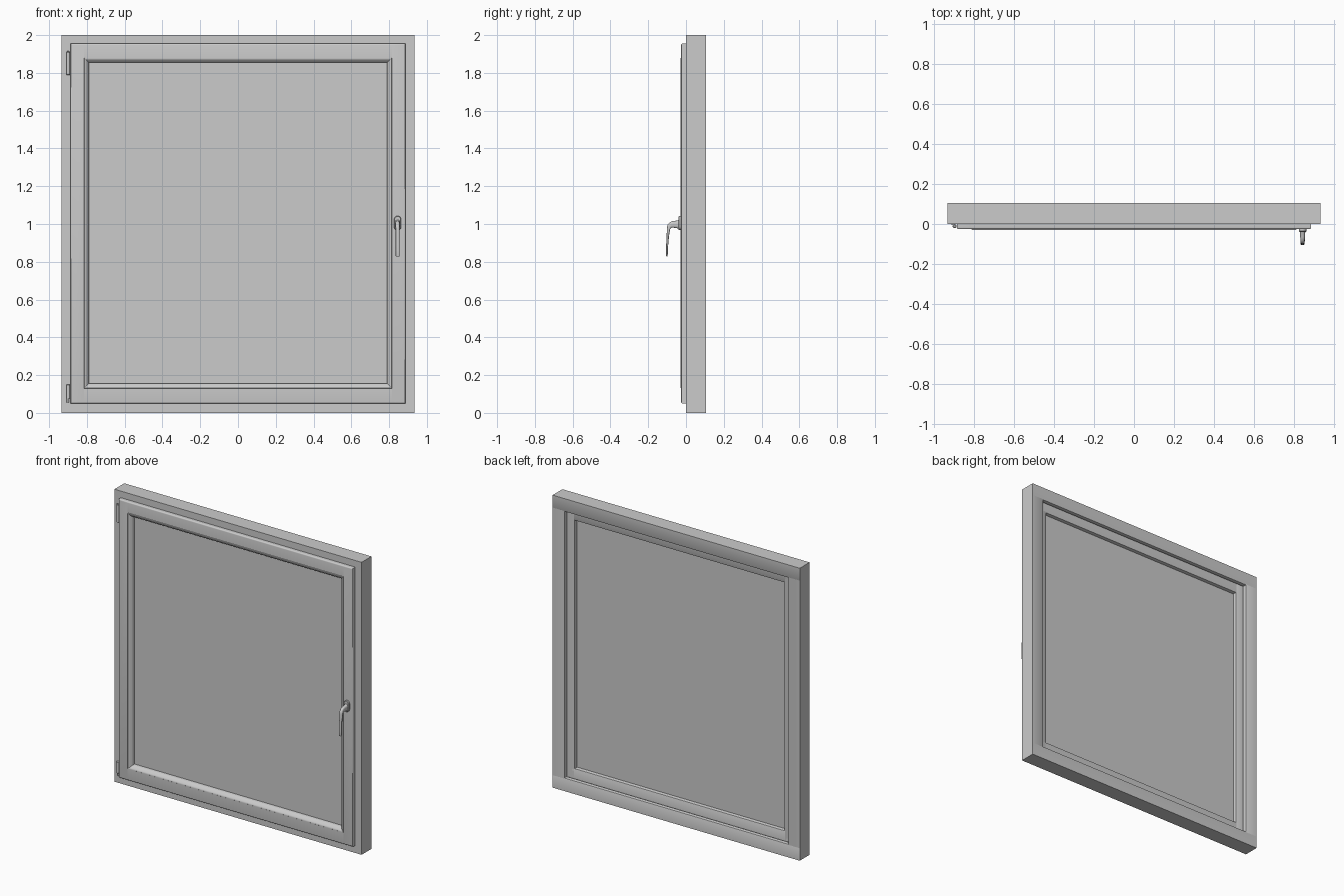
import bpy, bmesh, math
from mathutils import Vector

if "Cube" in bpy.data.objects:
    bpy.data.objects.remove(bpy.data.objects["Cube"])


def finish(name, bm, smooth=True):
    bmesh.ops.recalc_face_normals(bm, faces=bm.faces)
    me = bpy.data.meshes.new(name)
    bm.to_mesh(me)
    bm.free()
    ob = bpy.data.objects.new(name, me)
    bpy.context.collection.objects.link(ob)
    if smooth:
        bpy.ops.object.select_all(action='DESELECT')
        bpy.context.view_layer.objects.active = ob
        ob.select_set(True)
        bpy.ops.object.shade_smooth_by_angle(angle=math.radians(35))
    return ob


def skin(rings):
    # Closed tube through equal-sized rings of points, capped at both ends
    bm = bmesh.new()
    vs = [[bm.verts.new(p) for p in r] for r in rings]
    n = len(vs[0])
    for a, b in zip(vs, vs[1:]):
        for i in range(n):
            bm.faces.new((a[i], a[(i + 1) % n], b[(i + 1) % n], b[i]))
    bm.faces.new(vs[0])
    bm.faces.new(vs[-1])
    bmesh.ops.recalc_face_normals(bm, faces=bm.faces)
    return bm


def bar(name, profile, side, edge, lo, hi, mitre=0, round_y=None):
    # profile = (distance inward from the outer edge, y), run from lo to hi
    def place(d, y, t):
        if side in ("left", "right"):
            return Vector((edge + d if side == "left" else edge - d, y, t))
        return Vector((t, y, edge + d if side == "bottom" else edge - d))
    bm = skin([[place(d, y, lo + mitre * d) for d, y in profile],
               [place(d, y, hi - mitre * d) for d, y in profile]])
    if round_y is not None:
        k, m = (0, 2) if side in ("left", "right") else (2, 0)

        def rounded(e):
            a, b = (v.co for v in e.verts)
            if abs(a.y - round_y) > 1e-5 or abs(b.y - round_y) > 1e-5:
                return False
            outer = abs(a[k] - edge) < 1e-5 and abs(b[k] - edge) < 1e-5
            return outer or (k == 0 and abs(a[m] - b[m]) < 1e-5)
        bmesh.ops.bevel(bm, geom=[e for e in bm.edges if rounded(e)],
                        offset=0.008, segments=4, profile=0.5, affect='EDGES')
    return finish(name, bm)


def box(name, x0, x1, y0, y1, z0, z1):
    return finish(name, skin([[Vector((x, y, z)) for x, y in
                  ((x0, y0), (x1, y0), (x1, y1), (x0, y1))] for z in (z0, z1)]), False)


def cylinder(name, x, y, z0, z1, r, n=20):
    c = 0.15 * r
    rings = [(z0, r - c), (z0 + c, r), (z1 - c, r), (z1, r - c)]
    return finish(name, skin([[Vector((x + q * math.cos(2 * math.pi * i / n),
                  y + q * math.sin(2 * math.pi * i / n), z)) for i in range(n)]
                  for z, q in rings]))


# Outer frame: rails run full width, stiles stand between them
def frame_profile(back):
    return [(0, 0), (0.065, 0), (0.065, 0.073), (0.083, 0.073), (0.088, 0.077),
            (0.09, 0.082), (0.09, back - 0.006), (0.088, back - 0.002),
            (0.084, back), (0, back)]


W = 0.935
bar("frame_bottom_rail", frame_profile(0.106), "bottom", 0, -W, W)
bar("frame_top_rail", frame_profile(0.106), "top", 2, -W, W)
for s, e in (("left", -W), ("right", W)):
    bar("frame_%s_stile" % s, frame_profile(0.1055), s, e, 0.065, 1.935)


# Opening sash: flange overlaps the frame, body sits in the rebate
def sash_profile(extra):
    return [(0, -0.026), (0.071 + extra, -0.026), (0.071 + extra, 0.014),
            (0.095 + extra, 0.014), (0.095 + extra, 0.064), (0.093 + extra, 0.069),
            (0.089 + extra, 0.071), (0.024, 0.071), (0.024, 0.0), (0, 0.0)]


S, Z0, Z1 = 0.887, 0.05, 1.955
for s, e in (("left", -S), ("right", S)):
    bar("sash_%s_stile" % s, sash_profile(0), s, e, Z0, Z1, round_y=-0.026)
for s, e in (("bottom", Z0), ("top", Z1)):
    bar("sash_%s_rail" % s, sash_profile(0.01), s, e, -0.816, 0.816, round_y=-0.026)

# Mitred glazing bead, slightly proud of the sash
bead = [(0, 0.014), (0, -0.026), (0.002, -0.029), (0.005, -0.029), (0.011, -0.025),
        (0.016, -0.020), (0.022, -0.015), (0.026, -0.008), (0.026, 0.014)]
BX, B0, B1 = 0.815, 0.13, 1.88
for s, e in (("left", -BX), ("right", BX)):
    bar("bead_" + s, bead, s, e, B0, B1, mitre=1)
for s, e in (("bottom", B0), ("top", B1)):
    bar("bead_" + s, bead, s, e, -BX, BX, mitre=1)

# Glass pane
box("glass_pane", -0.80, 0.80, 0.010, 0.045, 0.145, 1.86)

# Handle base plate with rounded ends
HX = 0.845
outline = []
for cz, a0 in ((1.024, 0), (0.986, math.pi)):
    for i in range(11):
        a = a0 + math.pi * i / 10
        outline.append((math.cos(a), math.sin(a), cz))
finish("handle_plate", skin([[Vector((HX + r * c, y, cz + r * s)) for c, s, cz in outline]
       for y, r in ((-0.025, 0.019), (-0.036, 0.019), (-0.039, 0.016))]))

# Handle lever: (y, z, half width, half thickness) along a bent path
path = [(-0.036, 0.998, 0.014, 0.025), (-0.048, 0.998, 0.013, 0.020),
        (-0.064, 0.998, 0.012, 0.018), (-0.078, 0.996, 0.011, 0.016),
        (-0.087, 0.989, 0.011, 0.013), (-0.092, 0.975, 0.0105, 0.009),
        (-0.095, 0.950, 0.010, 0.007), (-0.099, 0.900, 0.010, 0.0055),
        (-0.1005, 0.860, 0.010, 0.005), (-0.101, 0.832, 0.010, 0.004),
        (-0.101, 0.827, 0.008, 0.003)]
rings = []
for i, (y, z, w, h) in enumerate(path):
    a, b = path[max(i - 1, 0)], path[min(i + 1, len(path) - 1)]
    t = Vector((0, b[0] - a[0], b[1] - a[1])).normalized()
    nrm = Vector((0, t.z, -t.y))
    ring = []
    for k in range(20):
        c, s = math.cos(math.pi * k / 10), math.sin(math.pi * k / 10)
        c, s = (math.copysign(abs(v) ** 0.75, v) for v in (c, s))
        ring.append(Vector((HX + w * c, y, z)) + nrm * h * s)
    rings.append(ring)
finish("handle_lever", skin(rings))

# Hinges on the left side
for name, z0, z1 in (("upper", 1.79, 1.91), ("lower", 0.075, 0.15)):
    cylinder(name + "_hinge_barrel", -0.899, -0.011, z0, z1, 0.010)
    box(name + "_hinge_leaf", -0.916, -0.899, -0.006, 0.001, z0 + 0.003, z1 - 0.003)
cylinder("lower_hinge_pin", -0.901, -0.009, 0.054, 0.08, 0.006)
cylinder("upper_hinge_pin", -0.899, -0.011, 1.90, 1.915, 0.006)
